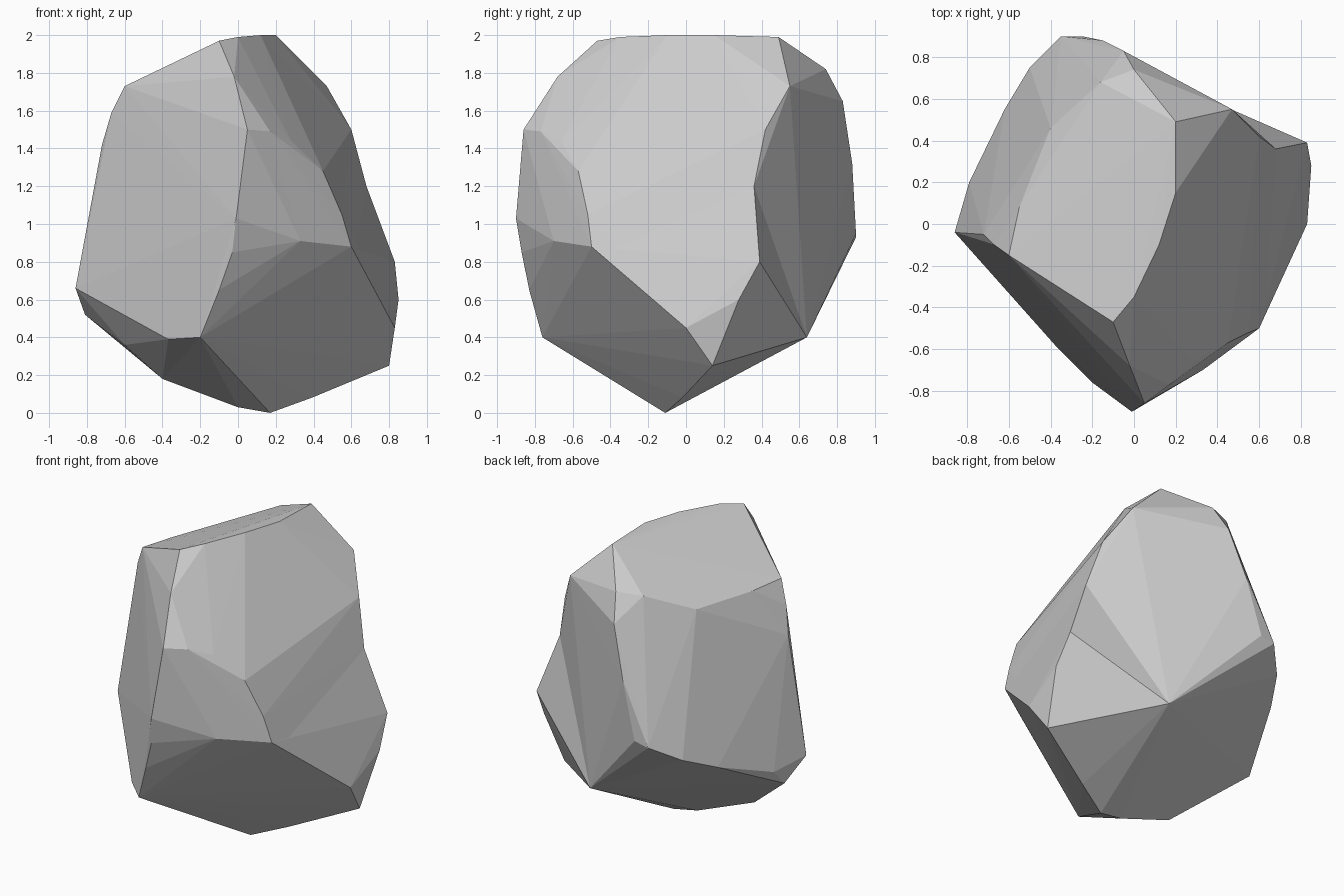
import bpy, bmesh
from math import radians

if "Cube" in bpy.data.objects:
    bpy.data.objects.remove(bpy.data.objects["Cube"])


def hull(name, points):
    """Flat-faced convex chunk of stone spanning the given corner points."""
    bm = bmesh.new()
    for p in points:
        bm.verts.new(p)
    res = bmesh.ops.convex_hull(bm, input=bm.verts)
    loose = {g for g in res["geom_interior"] + res["geom_unused"]
             if isinstance(g, bmesh.types.BMVert)}
    bmesh.ops.delete(bm, geom=list(loose), context='VERTS')
    bmesh.ops.dissolve_limit(bm, angle_limit=radians(1.5), verts=bm.verts, edges=bm.edges)
    bmesh.ops.triangulate(bm, faces=bm.faces)
    bmesh.ops.recalc_face_normals(bm, faces=bm.faces)
    me = bpy.data.meshes.new(name)
    bm.to_mesh(me)
    bm.free()
    ob = bpy.data.objects.new(name, me)
    bpy.context.collection.objects.link(ob)
    return ob


# Corners of the sloping crown
crown = [(-.1, -.47, 1.97), (0, -.35, 1.99), (.12, -.1, 2), (.2, .15, 2), (.2, .49, 1.99),
         (0, .74, 1.82), (-.16, .68, 1.81), (-.4, .46, 1.7), (-.55, .08, 1.72), (-.6, -.15, 1.73)]
# Front ridge and the small front-right facet
front = [(.05, -.86, 1.5), (-.02, -.68, 1.78), (-.01, -.9, 1.03), (-.03, -.87, .85),
         (-.1, -.83, .65), (-.2, -.76, .4), (-.37, -.59, .39), (.17, -.77, 1.49),
         (.28, -.66, 1.44), (.45, -.57, 1.28), (.33, -.7, .91)]
# Corners around the protruding back-right spur
spur_rim = [(.6, -.5, .88), (.83, 0, .45), (.8, .14, .25), (.26, .64, .4), (.68, .36, 1.2)]
# Right and back edges
back = [(.55, -.52, 1.05), (.6, .42, 1.5), (.47, .55, 1.73), (-.05, .83, 1.65),
        (-.15, .88, 1.32), (-.25, .9, .95), (-.35, .9, .93)]
# Left edge and underside
base = [(-.5, .75, .83), (-.62, .55, .74), (-.79, .2, .62), (-.86, -.04, .66), (-.72, -.05, 1.42),
        (-.67, -.1, 1.59), (-.81, .12, .52), (-.6, -.13, .36), (-.4, -.15, .18), (0, -.12, .03),
        (.17, -.11, 0), (.39, -.02, .08), (0, .76, .65)]
rock = hull("rock", crown + front + spur_rim + back + base)

# Spur, merged into the rock
spur = hull("rock_spur", spur_rim + [(.83, .39, .8), (.85, .28, .6), (.1, .1, 1.0)])
mod = rock.modifiers.new("merge_spur", 'BOOLEAN')
mod.operation = 'UNION'
mod.solver = 'EXACT'
mod.object = spur
bpy.context.view_layer.objects.active = rock
rock.select_set(True)
bpy.ops.object.modifier_apply(modifier=mod.name)
bpy.data.objects.remove(spur)
